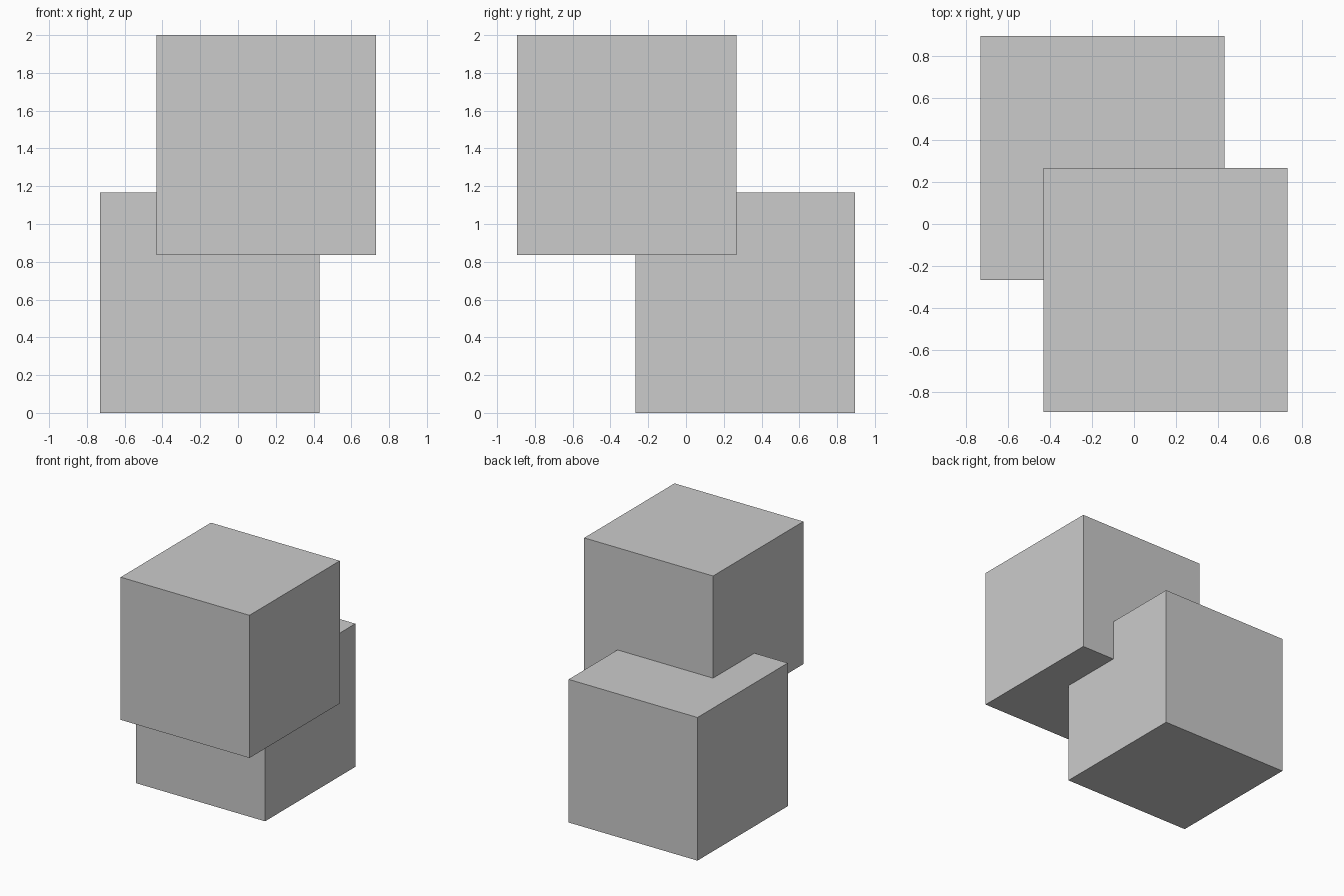
import bpy

if "Cube" in bpy.data.objects:
    bpy.data.objects.remove(bpy.data.objects["Cube"])


def box(name, lo, hi):
    """Axis-aligned box between two opposite corners."""
    centre = [(a + b) / 2 for a, b in zip(lo, hi)]
    bpy.ops.mesh.primitive_cube_add(size=1, location=centre)
    ob = bpy.context.object
    ob.name = name
    ob.scale = [b - a for a, b in zip(lo, hi)]
    bpy.ops.object.transform_apply(location=False, rotation=False, scale=True)
    return ob


# Lower cube, towards the back left
box("lower_cube", (-0.731, -0.267, 0.0), (0.431, 0.896, 1.167))

# Upper cube, towards the front right, sunk into the lower one
box("upper_cube", (-0.431, -0.896, 0.837), (0.731, 0.267, 2.0))
